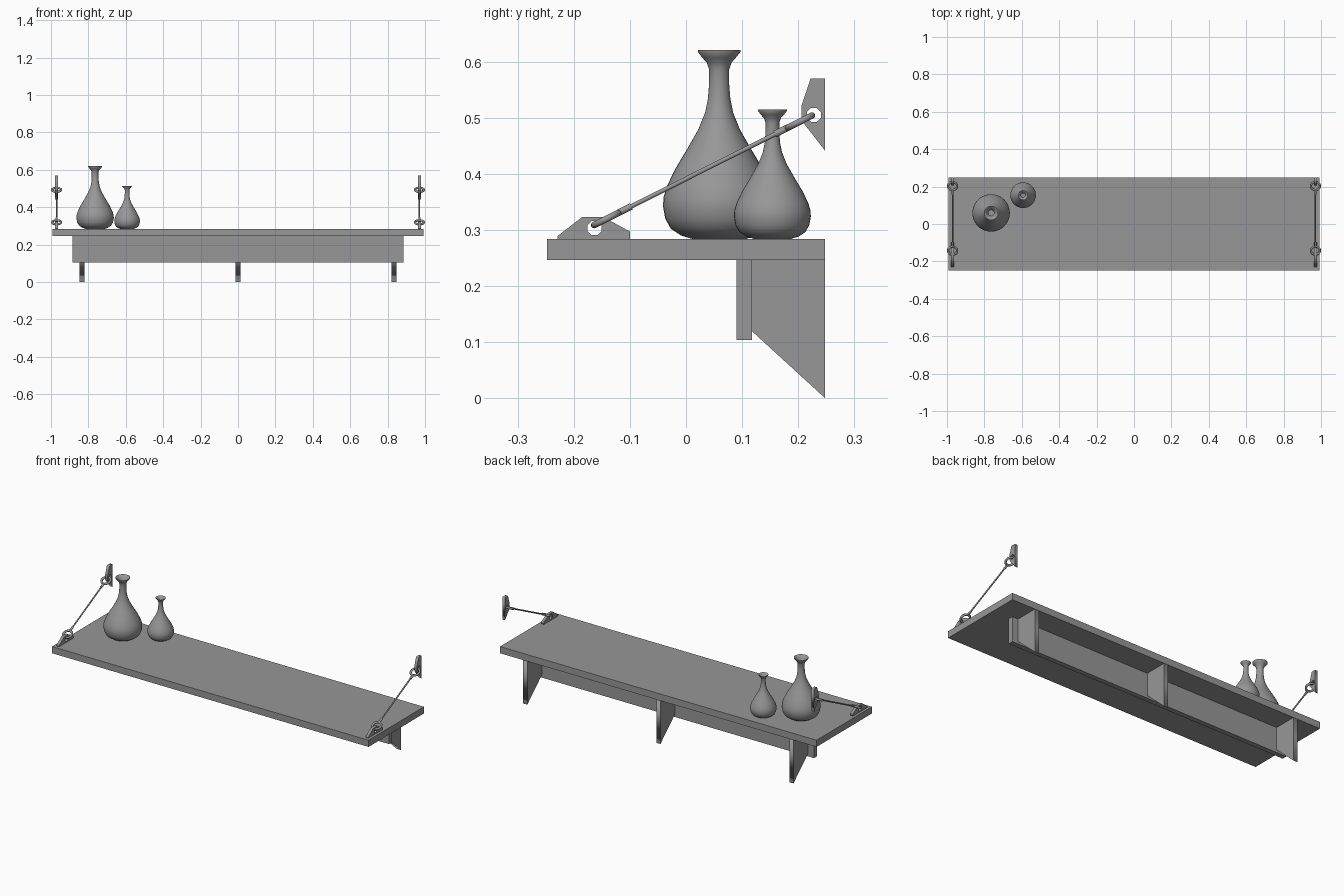
import bpy, bmesh
from math import pi, cos, sin, atan2
from mathutils import Vector

cube = bpy.data.objects.get("Cube")
if cube:
    bpy.data.objects.remove(cube)

GREY = (0.31, 0.31, 0.31, 1.0)
grey = bpy.data.materials.new("plain grey")
grey.use_nodes = True
grey.diffuse_color = GREY
bsdf = grey.node_tree.nodes["Principled BSDF"]
bsdf.inputs["Base Color"].default_value = GREY


def finish(ob, name, smooth=False):
    ob.name = name
    ob.data.name = name
    ob.data.materials.clear()
    ob.data.materials.append(grey)
    bpy.ops.object.select_all(action="DESELECT")
    ob.select_set(True)
    bpy.context.view_layer.objects.active = ob
    if smooth:
        bpy.ops.object.shade_smooth_by_angle(angle=pi / 4)
    return ob


def box(name, low, high):
    low, high = Vector(low), Vector(high)
    bpy.ops.mesh.primitive_cube_add(size=1, location=(low + high) / 2)
    ob = bpy.context.object
    ob.scale = high - low
    bpy.ops.object.transform_apply(location=False, rotation=False)
    return finish(ob, name)


def side_plate(name, x, thickness, outline, hole=None):
    """Flat plate with a (y, z) outline and an optional eight-sided hole."""
    curve = bpy.data.curves.new(name, "CURVE")
    curve.dimensions = "2D"
    curve.fill_mode = "BOTH"
    curve.extrude = thickness / 2
    loops = [outline]
    if hole:
        y, z, r = hole
        turns = [(i + 0.5) * pi / 4 for i in range(8)]
        loops.append([(y + r * cos(a), z + r * sin(a)) for a in turns])
    for loop in loops:
        spline = curve.splines.new("POLY")
        spline.points.add(len(loop) - 1)
        for point, (y, z) in zip(spline.points, loop):
            point.co = (y, z, 0, 1)
        spline.use_cyclic_u = True
    ob = bpy.data.objects.new(name, curve)
    bpy.context.collection.objects.link(ob)
    ob.location.x = x
    ob.rotation_euler = (pi / 2, 0, pi / 2)
    bpy.ops.object.select_all(action="DESELECT")
    ob.select_set(True)
    bpy.context.view_layer.objects.active = ob
    bpy.ops.object.convert(target="MESH")
    return finish(bpy.context.object, name)


def rod(name, start, end, radius):
    span = end - start
    bpy.ops.mesh.primitive_cylinder_add(
        vertices=12, radius=radius, depth=span.length, location=(start + end) / 2,
        rotation=span.to_track_quat("Z", "Y").to_euler())
    return finish(bpy.context.object, name, True)


def vase(name, location, scale, profile, steps=40):
    """Lathe a (radius, height) profile about the vertical axis."""
    bm = bmesh.new()
    verts = [bm.verts.new((r, 0, z)) for r, z in profile]
    edges = [bm.edges.new(pair) for pair in zip(verts, verts[1:])]
    bmesh.ops.spin(bm, geom=verts + edges, axis=(0, 0, 1), cent=(0, 0, 0),
                   angle=2 * pi, steps=steps, use_duplicate=False)
    bmesh.ops.remove_doubles(bm, verts=bm.verts, dist=0.0001)
    bmesh.ops.recalc_face_normals(bm, faces=bm.faces)
    mesh = bpy.data.meshes.new(name)
    bm.to_mesh(mesh)
    bm.free()
    ob = bpy.data.objects.new(name, mesh)
    bpy.context.collection.objects.link(ob)
    ob.location = location
    ob.scale = (scale, scale, scale)
    return finish(ob, name, True)


# Shelf board and the rail beneath it
TOP, UNDER, BACK = 0.284, 0.246, 0.248
box("shelf_board", (-0.993, -BACK, UNDER), (0.993, BACK, TOP))
box("front_rail", (-0.885, 0.09, 0.104), (0.885, 0.118, UNDER))

# Wall brackets with a slanted lower edge
bracket = [(0.118, UNDER), (0.118, 0.119), (BACK, 0), (BACK, UNDER)]
for side, x in (("right", -0.835), ("middle", 0), ("left", 0.835)):
    side_plate(side + "_bracket", x, 0.026, bracket)

# Stay rods with rings through plates on the board and the wall
foot = [(-0.229, TOP), (-0.229, 0.289), (-0.185, 0.323),
        (-0.147, 0.323), (-0.1, 0.297), (-0.1, TOP)]
wall = [(BACK, 0.57), (0.222, 0.57), (0.206, 0.522), (0.206, 0.495), (BACK, 0.441)]
RING, WIRE = 0.024, 0.006
for side, x in (("right", -0.97), ("left", 0.97)):
    side_plate(side + "_board_plate", x, 0.016, foot, (-0.163, 0.303, 0.0135))
    side_plate(side + "_wall_plate", x, 0.016, wall, (0.228, 0.505, 0.0135))
    low, high = Vector((x, -0.142, 0.3195)), Vector((x, 0.203, 0.493))
    along = (high - low).normalized()
    for place, centre, way in (("lower", low, along), ("upper", high, -along)):
        bpy.ops.mesh.primitive_torus_add(
            location=centre, rotation=(atan2(along.z, along.y), 0, 0),
            major_radius=RING, minor_radius=WIRE, major_segments=24, minor_segments=10)
        finish(bpy.context.object, f"{side}_{place}_ring", True)
        rod(f"{side}_{place}_sleeve", centre + way * RING, centre + way * 0.05, 0.006)
    rod(side + "_stay_rod", low + along * RING, high - along * RING, 0.004)

# Two vases of one shape: foot, belly, neck, flared lip, hollow mouth
shape = [(0, 0), (0.048, 0), (0.068, 0.006), (0.086, 0.018), (0.096, 0.036),
         (0.1, 0.058), (0.099, 0.074), (0.093, 0.094), (0.078, 0.125),
         (0.057, 0.16), (0.037, 0.195), (0.025, 0.225), (0.02, 0.25),
         (0.018, 0.275), (0.018, 0.302), (0.022, 0.314), (0.03, 0.323),
         (0.038, 0.333), (0.038, 0.337), (0.034, 0.335), (0.02, 0.318),
         (0.015, 0.302), (0.015, 0.25), (0, 0.25)]
vase("large_vase", (-0.764, 0.059, TOP), 1, shape)
vase("small_vase", (-0.593, 0.154, TOP), 0.685, shape)
